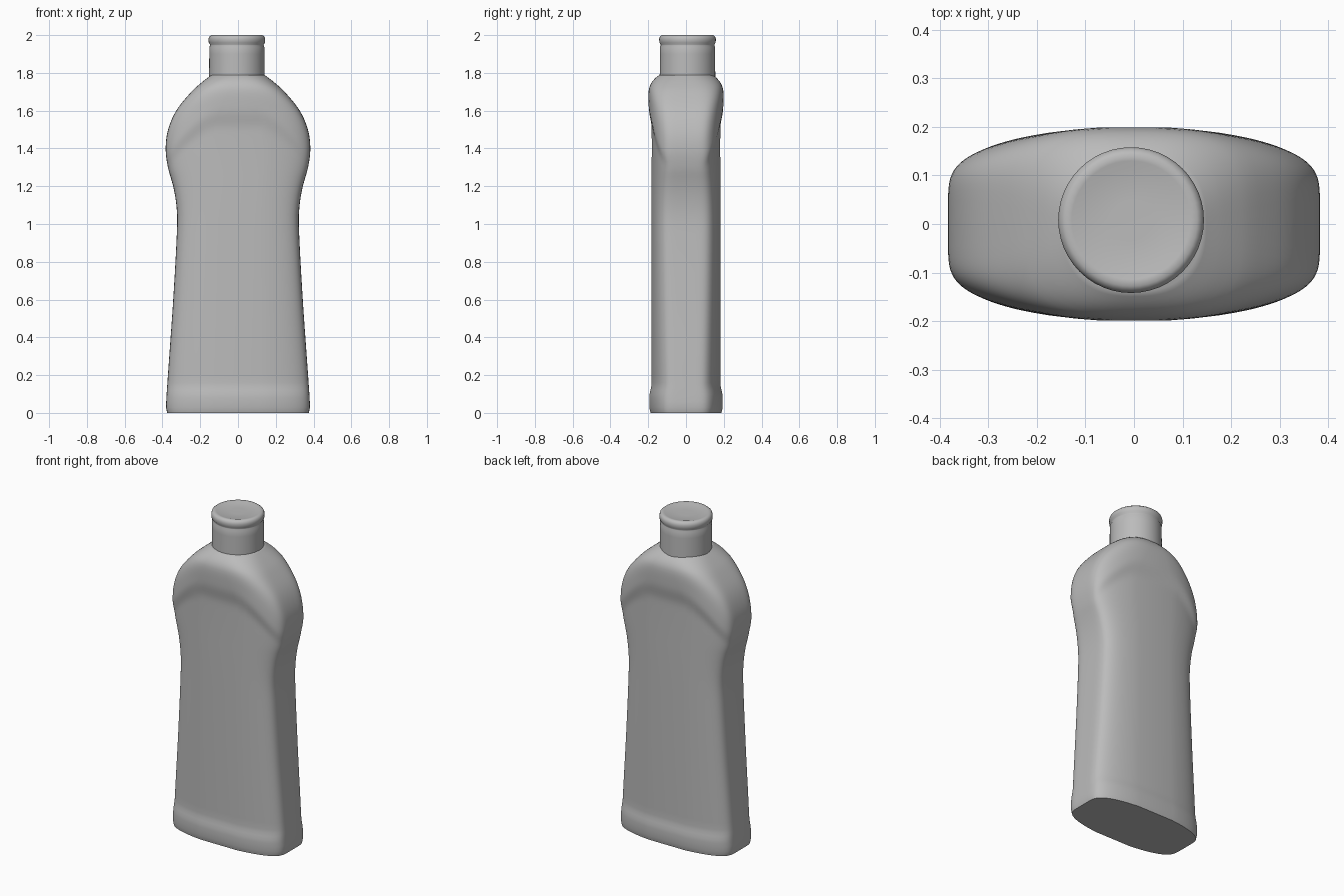
import bpy, bmesh, math

cube = bpy.data.objects.get("Cube")
if cube:
    bpy.data.objects.remove(cube)

# One plain grey plastic
grey = bpy.data.materials.new("grey plastic")
grey.use_nodes = True
colour = (0.5, 0.5, 0.5, 1)
grey.diffuse_color = colour
grey.node_tree.nodes["Principled BSDF"].inputs["Base Color"].default_value = colour


def curve(points, z):
    """Smooth curve through (z, value) points."""
    z = min(max(z, points[0][0]), points[-1][0])
    last = len(points) - 1
    i = next(k for k in range(last) if z <= points[k + 1][0])

    def slope(k):
        a, b = points[max(k - 1, 0)], points[min(k + 1, last)]
        return (b[1] - a[1]) / (b[0] - a[0])

    (z0, v0), (z1, v1) = points[i], points[i + 1]
    h = z1 - z0
    t = (z - z0) / h
    return (v0 * (1 + 2 * t) * (1 - t) ** 2 + v1 * t * t * (3 - 2 * t)
            + h * t * (1 - t) * (slope(i) * (1 - t) - slope(i + 1) * t))


def smooth(a, b, v):
    t = min(max((v - a) / (b - a), 0), 1)
    return t * t * (3 - 2 * t)


def loft(name, rings, angle):
    """Skin a stack of closed rings and cap both ends."""
    bm = bmesh.new()
    rows = [[bm.verts.new(p) for p in ring] for ring in rings]
    n = len(rows[0])
    for low, high in zip(rows, rows[1:]):
        for i in range(n):
            j = (i + 1) % n
            bm.faces.new((low[i], low[j], high[j], high[i]))
    bm.faces.new(rows[0][::-1])
    bm.faces.new(rows[-1])
    mesh = bpy.data.meshes.new(name)
    bm.to_mesh(mesh)
    bm.free()
    mesh.materials.append(grey)
    obj = bpy.data.objects.new(name, mesh)
    bpy.context.collection.objects.link(obj)
    bpy.ops.object.select_all(action="DESELECT")
    obj.select_set(True)
    bpy.context.view_layer.objects.active = obj
    bpy.ops.object.shade_smooth_by_angle(angle=math.radians(angle))
    return obj


# Bottle body: half width, half depth and squareness of the section by height
WIDTH = [(0, .375), (.03, .381), (.2, .371), (.6, .343), (1, .322), (1.1, .326),
         (1.2, .343), (1.3, .371), (1.4, .383), (1.5, .37), (1.6, .327),
         (1.7, .247), (1.75, .192), (1.79, .14)]
DEPTH = [(0, .193), (.03, .2), (1.6, .2), (1.7, .199), (1.74, .188),
         (1.77, .165), (1.79, .14)]
SQUARE = [(0, 6), (1.5, 6), (1.65, 5), (1.79, 2.5)]
SIDES = 96


def body_ring(z):
    w, d, p = (curve(c, z) for c in (WIDTH, DEPTH, SQUARE))
    ring = []
    for i in range(SIDES):
        a = 2 * math.pi * (i + .5) / SIDES
        c, s = math.cos(a), math.sin(a)
        x = math.copysign(abs(c) ** (2 / p), c) * w
        bow = 1 - .28 * (x / .38) ** 2
        # Label panels sink in below an arched shoulder and above the foot
        arch = 1.6 - 1.75 * x * x
        sink = .013 * smooth(.08, .16, z) * (1 - smooth(arch - .07, arch + .03, z))
        y = abs(s) ** (2 / p) * (d * bow - sink)
        ring.append((x, math.copysign(y, s), z))
    return ring


heights = [0, .01, .03, .06, .08, .1, .12, .14, .16] + [.2 + .05 * i for i in range(22)]
heights += [1.27 + .02 * i for i in range(23)] + [1.725, 1.74, 1.755, 1.765, 1.775, 1.783, 1.79]
loft("bottle_body", [body_ring(z) for z in heights], 50)

# Flip cap with a groove under the lid and a slightly dished top
CAP = [(.147, 1.75), (.147, 1.79), (.146, 1.9), (.146, 1.935), (.142, 1.945),
       (.142, 1.95), (.149, 1.96), (.15, 1.98), (.146, 1.992), (.136, 2),
       (.122, 1.999), (.105, 1.994), (.04, 1.993)]
rings = [[(r * math.cos(2 * math.pi * i / 48) - .006,
           r * math.sin(2 * math.pi * i / 48) + .008, z) for i in range(48)]
         for r, z in CAP]
loft("cap", rings, 50)
